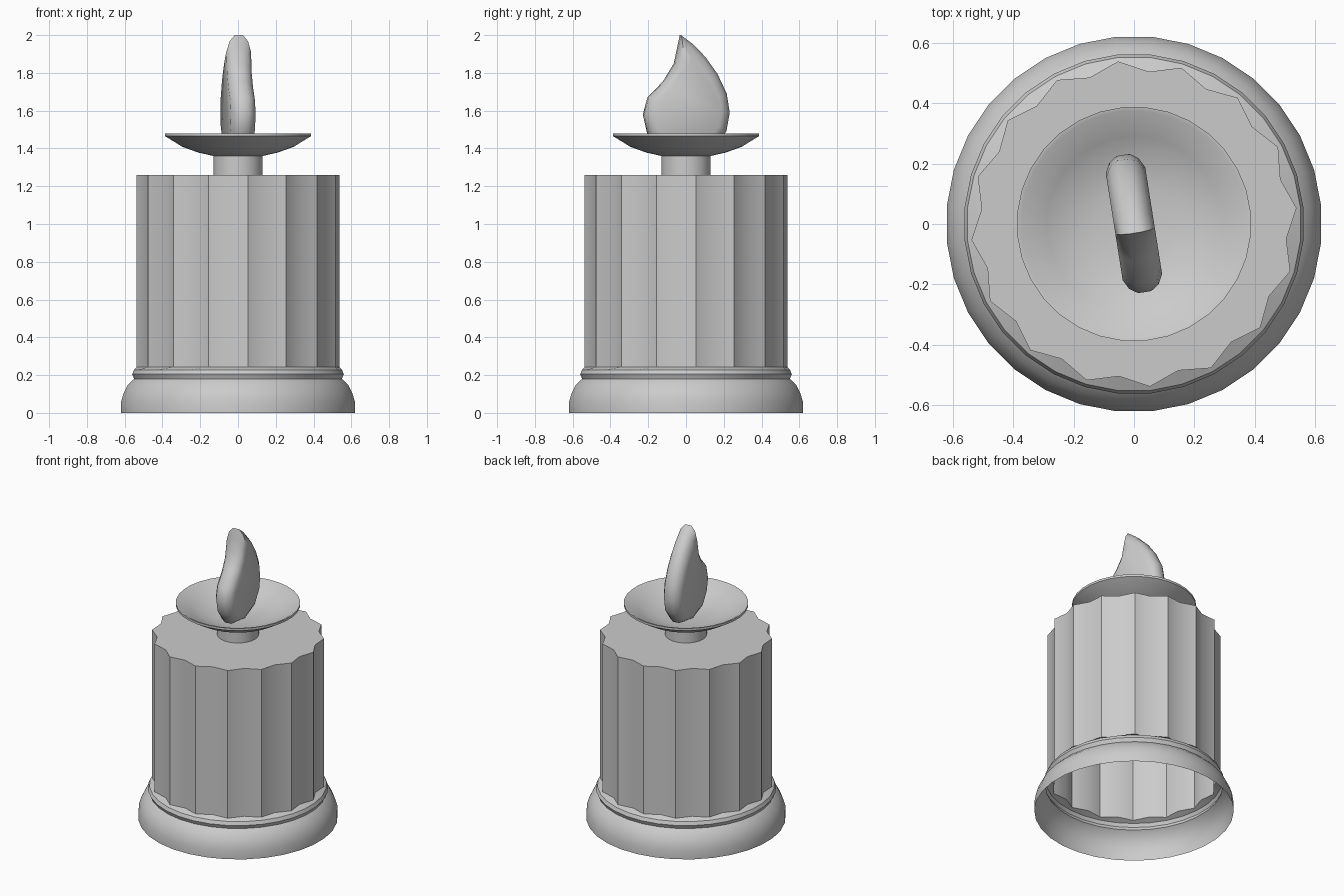
import bpy, bmesh, math

if "Cube" in bpy.data.objects:
    bpy.data.objects.remove(bpy.data.objects["Cube"])

SEG = 32


def finish(name, bm, angle=30):
    bmesh.ops.recalc_face_normals(bm, faces=bm.faces)
    me = bpy.data.meshes.new(name)
    bm.to_mesh(me)
    bm.free()
    ob = bpy.data.objects.new(name, me)
    bpy.context.collection.objects.link(ob)
    bpy.ops.object.select_all(action='DESELECT')
    ob.select_set(True)
    bpy.context.view_layer.objects.active = ob
    bpy.ops.object.shade_smooth_by_angle(angle=math.radians(angle))
    return ob


def bridge(bm, rings):
    for a, b in zip(rings, rings[1:]):
        n = len(a)
        for i in range(n):
            j = (i + 1) % n
            bm.faces.new((a[i], a[j], b[j], b[i]))


def lathe(name, profile, cap_start=False, cap_end=False):
    """Profile rows: (peak radius, valley radius, z)."""
    bm = bmesh.new()
    rings = []
    for peak, valley, z in profile:
        ring = []
        for i in range(SEG):
            a = (i + 0.5) * 2 * math.pi / SEG
            r = valley if i % 2 else peak
            ring.append(bm.verts.new((r * math.cos(a), r * math.sin(a), z)))
        rings.append(ring)
    bridge(bm, rings)
    if cap_start:
        bm.faces.new(rings[0])
    if cap_end:
        bm.faces.new(rings[-1])
    return finish(name, bm)


def rnd(points):
    return [(r, r, z) for r, z in points]


# Flared base with bead, open underneath, running into the fluted column
base = rnd([(0.622, 0), (0.622, 0.06), (0.608, 0.105), (0.588, 0.145),
            (0.558, 0.175), (0.552, 0.18), (0.563, 0.205), (0.553, 0.228)])
column = [(0.54, 0.506, 0.243), (0.54, 0.506, 1.26)]
lathe("fluted_column", base + column, cap_end=True)

# Neck and shallow dish
lathe("neck", rnd([(0.13, 1.26), (0.13, 1.365)]))
lathe("dish", rnd([(0.13, 1.36), (0.21, 1.378), (0.295, 1.408), (0.388, 1.465),
                   (0.388, 1.48), (0.375, 1.478), (0.29, 1.422), (0.21, 1.392),
                   (0.13, 1.372)]), cap_start=True, cap_end=True)

# Flame: curved teardrop outline with rounded edges, turned slightly
outline = [(-0.03, 2.0), (0.03, 1.955), (0.10, 1.885), (0.165, 1.795), (0.215, 1.69),
           (0.231, 1.59), (0.213, 1.49), (0.14, 1.40), (0.0, 1.365), (-0.14, 1.395),
           (-0.205, 1.48), (-0.228, 1.58), (-0.203, 1.67), (-0.12, 1.755),
           (-0.062, 1.85), (-0.045, 1.93)]
layers = [(-0.066, 0.78), (-0.049, 0.92), (-0.022, 1.0),
          (0.022, 1.0), (0.049, 0.92), (0.066, 0.78)]
bm = bmesh.new()
rings = [[bm.verts.new((x, y * s, 1.60 + (z - 1.60) * s)) for y, z in outline]
         for x, s in layers]
bridge(bm, rings)
bm.faces.new(rings[0])
bm.faces.new(rings[-1])
flame = finish("flame", bm, 50)
flame.rotation_euler.z = math.radians(9)
